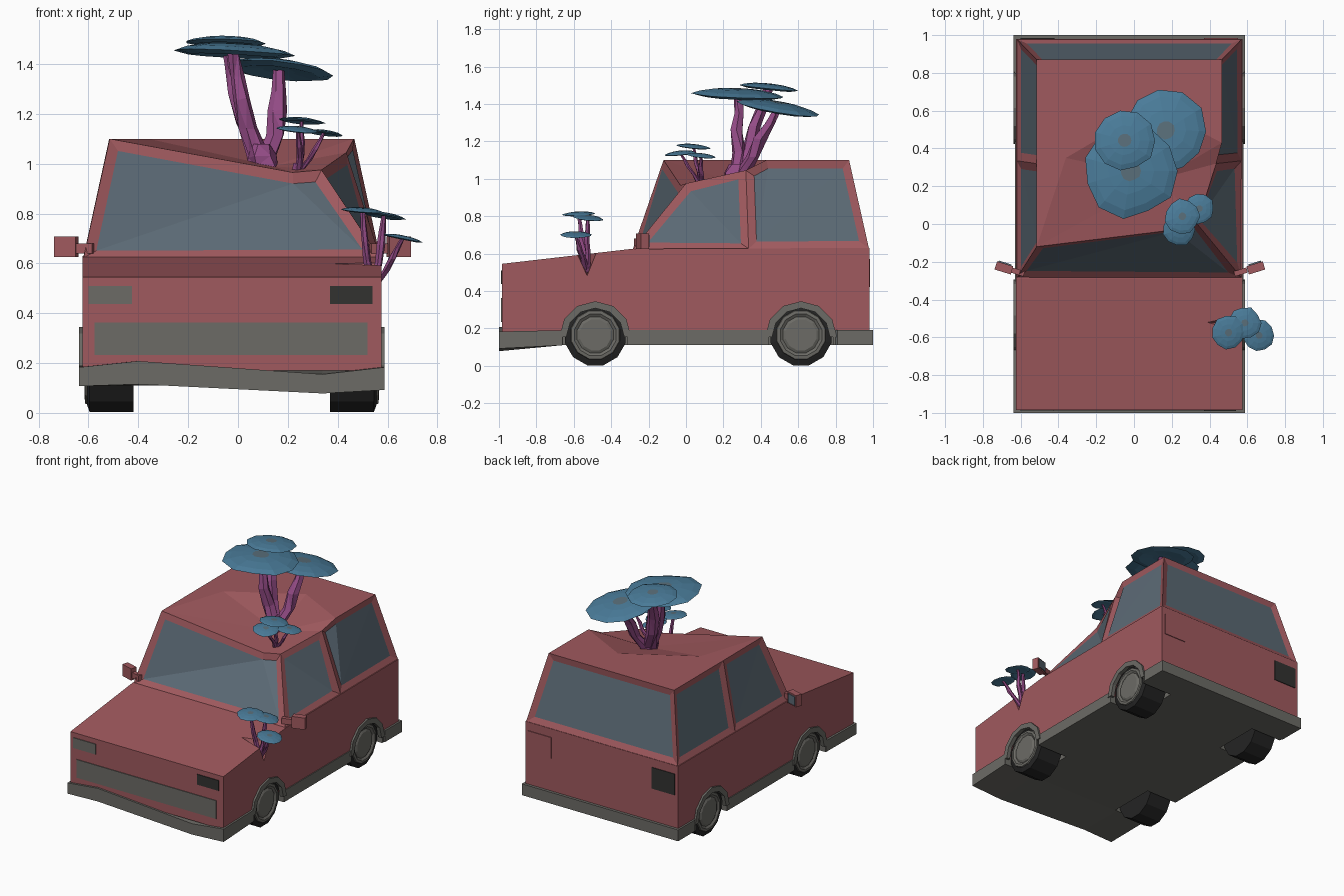
import bpy, bmesh, math, random
from mathutils import Vector, Euler

if "Cube" in bpy.data.objects:
    bpy.data.objects.remove(bpy.data.objects["Cube"])
random.seed(4)


def mat(name, r, g, b):
    m = bpy.data.materials.new(name)
    m.diffuse_color = (r, g, b, 1)
    m.use_nodes = True
    m.node_tree.nodes["Principled BSDF"].inputs["Base Color"].default_value = m.diffuse_color
    return m


RED = mat("body_red", 0.35, 0.10, 0.112)
GLASS = mat("slate_glass", 0.107, 0.145, 0.18)
GREY = mat("trim_grey", 0.15, 0.147, 0.132)
DARK = mat("lamp_dark", 0.032, 0.032, 0.030)
TYRE = mat("tyre_black", 0.018, 0.018, 0.018)
PURPLE = mat("stem_purple", 0.29, 0.07, 0.235)
BLUE = mat("cap_blue", 0.068, 0.20, 0.32)
SPOT = mat("cap_spot", 0.10, 0.155, 0.19)
CX = -0.025  # centre line of the car


def finish(bm, name, mats, normals=True):
    if normals:
        bmesh.ops.recalc_face_normals(bm, faces=bm.faces)
    me = bpy.data.meshes.new(name)
    bm.to_mesh(me)
    bm.free()
    ob = bpy.data.objects.new(name, me)
    for m in mats:
        me.materials.append(m)
    bpy.context.collection.objects.link(ob)
    return ob


def box(name, lo, hi, m, rot=0):
    bm = bmesh.new()
    bmesh.ops.create_cube(bm, size=1)
    lo, hi = Vector(lo), Vector(hi)
    for v in bm.verts:
        v.co = Vector([a * b for a, b in zip(v.co, hi - lo)])
        v.co.rotate(Euler((0, 0, rot)))
        v.co += (lo + hi) / 2
    return finish(bm, name, [m])


def rings(bm, loops, cap=True):
    """Join successive loops of points with quads."""
    vs = [[bm.verts.new(p) for p in l] for l in loops]
    n = len(vs[0])
    for a, b in zip(vs, vs[1:]):
        for i in range(n):
            bm.faces.new((a[i], a[(i + 1) % n], b[(i + 1) % n], b[i]))
    if cap:
        bm.faces.new(vs[0])
        bm.faces.new(vs[-1])
    return vs


def circle_x(x, y, z, r, n):
    return [(x, y + r * math.cos(math.tau * (i + .5) / n), z + r * math.sin(math.tau * (i + .5) / n)) for i in range(n)]


# Cutter: four wheel wells and the torn notch in the fender
AXLES = (-0.485, 0.615)
bm = bmesh.new()
for y in AXLES:
    for s in (-1, 1):
        rings(bm, [circle_x(CX + s * 0.36, y, 0.16, 0.178, 12), circle_x(CX + s * 0.75, y, 0.16, 0.178, 12)])
notch = [bm.verts.new(p) for p in ((0.6, -0.60, 0.62), (0.6, -0.46, 0.64), (0.6, -0.53, 0.465), (0.38, -0.52, 0.605))]
bmesh.ops.convex_hull(bm, input=notch)
cutter = finish(bm, "wheel_well_cutter", [])
cutter.hide_render = True
cutter.hide_viewport = True


def cut(ob):
    m = ob.modifiers.new("wells", "BOOLEAN")
    m.operation = "DIFFERENCE"
    m.solver = "EXACT"
    m.object = cutter


# Lower body and hood
prof = [(-0.985, 0.17), (-0.985, 0.545), (-0.29, 0.625), (0.98, 0.63), (0.98, 0.17)]
bm = bmesh.new()
rings(bm, [[(x, y, z) for y, z in prof] for x in (-0.625, 0.575)])
cut(finish(bm, "lower_body", [RED]))

# Skirt and bent front bumper: a slab made of cross-section loops
cols = (-0.6, -0.375, 0.365, 0.61)  # relative to the centre line
lows = (0.107, 0.115, 0.078, 0.092)
highs = (0.183, 0.208, 0.155, 0.183)
loops = []
for i, (y, w) in enumerate(((-1, 0.613), (-0.66, 0.613), (-0.65, 0.606), (0.8, 0.606), (0.81, 0.613), (1, 0.613))):
    xs = (CX - w, -0.4, 0.34, CX + w)
    lo = [(x, y, lows[k] if i == 0 else 0.11) for k, x in enumerate(xs)]
    hi = [(x, y, highs[k] if i == 0 else 0.19) for k, x in enumerate(xs)]
    loops.append(lo + hi[::-1])
bm = bmesh.new()
rings(bm, loops)
cut(finish(bm, "skirt_and_bumper", [GREY]))

# Cabin with dented roof; window faces are inset and recessed
P = dict(bfl=(-0.62, -0.285, 0.622), bfr=(0.57, -0.285, 0.622), bml=(-0.62, 0.335, 0.626), bmr=(0.57, 0.335, 0.626),
         brl=(-0.62, 0.978, 0.628), brr=(0.57, 0.978, 0.628), fl=(-0.515, -0.12, 1.1), fm=(0.22, -0.03, 0.965),
         fr=(0.335, 0.0, 0.975), b=(0.435, 0.32, 1.045), c=(0.465, 0.43, 1.1), rr=(0.467, 0.872, 1.1),
         rl=(-0.517, 0.872, 1.1), ml=(-0.517, 0.32, 1.1), dent=(0.14, 0.24, 0.99), e=(0.1, 0.62, 1.1), l=(-0.36, 0.35, 1.1))
bm = bmesh.new()
V = {k: bm.verts.new(p) for k, p in P.items()}


def face(names):
    return bm.faces.new([V[n] for n in names.split()])


windows = [face(s) for s in ("bfl bfr fr fm fl", "bfr bmr b fr", "bmr brr rr c b", "brr brl rl rr",
                             "brl bml ml rl", "bml bfl fl ml")]
for s in ("fl fm dent", "fm fr dent", "fr b dent", "b c dent", "c e dent", "e l dent", "l fl dent",
          "c rr e", "rr rl e", "rl l e", "rl ml l", "ml fl l", "bfl bfr bmr brr brl bml"):
    face(s)
bmesh.ops.recalc_face_normals(bm, faces=bm.faces)
bmesh.ops.inset_individual(bm, faces=windows, thickness=0.043, depth=-0.014, use_even_offset=True)
for f in windows:
    f.material_index = 1
bmesh.ops.triangulate(bm, faces=windows)
finish(bm, "cabin", [RED, GLASS], normals=False)

# Lamps and grille plates
box("headlight_left", (-0.60, -0.990, 0.437), (-0.425, -0.982, 0.51), GREY)
box("headlight_right", (0.37, -0.990, 0.437), (0.54, -0.982, 0.51), DARK)
box("grille", (-0.575, -0.990, 0.233), (0.52, -0.982, 0.362), GREY)
box("taillight_right", (0.37, 0.977, 0.42), (0.55, 0.985, 0.57), RED)
box("taillight_left", (-0.60, 0.977, 0.42), (-0.42, 0.985, 0.57), DARK)

# Mirrors
for s, side in ((-1, "left"), (1, "right")):
    o = -0.035 if s < 0 else 0.0
    x = s * 0.645 + o * 1.25
    r = s * 0.3
    box("mirror_" + side, (x - 0.045, -0.255, 0.625), (x + 0.045, -0.21, 0.708), RED, r)
    box("mirror_glass_" + side, (x - 0.035 - s * .006, -0.212, 0.635), (x + 0.035 - s * .006, -0.204, 0.698), GLASS, r)
    a = CX + s * 0.59
    box("mirror_arm_" + side, (a - 0.035, -0.268, 0.64), (a + 0.035, -0.24, 0.68), RED, r)

# Wheels and arches
for y, end in zip(AXLES, ("front", "rear")):
    for s, side in ((-1, "left"), (1, "right")):
        bm = bmesh.new()
        rings(bm, [circle_x(CX + s * x, y, 0.165, r, 12) for x, r in ((0.395, 0.168), (0.57, 0.168), (0.58, 0.14))])
        finish(bm, f"{end}_tyre_{side}", [TYRE])
        bm = bmesh.new()
        rings(bm, [circle_x(CX + s * x, y, 0.165, r, 12) for x, r in
                   ((0.57, 0.14), (0.588, 0.132), (0.59, 0.115), (0.58, 0.10), (0.588, 0.085))])
        finish(bm, f"{end}_hub_{side}", [GREY])
        bm = bmesh.new()
        loops = []
        for i in range(7):
            a = math.pi * i / 6
            loops.append([(CX + s * x, y + r * math.cos(a), 0.153 + r * math.sin(a))
                          for x, r in ((0.585, 0.155), (0.613, 0.155), (0.613, 0.192), (0.585, 0.192))])
        rings(bm, loops)
        finish(bm, f"{end}_arch_{side}", [GREY])


# Fungus trees: crooked stems and tilted flat caps
def stem(name, pts):
    bm = bmesh.new()
    loops = []
    for x, y, z, r in pts:
        t = random.random()
        loops.append([(x + r * math.cos(math.tau * k / 6 + t * .5) * random.uniform(.8, 1.15),
                       y + r * math.sin(math.tau * k / 6 + t * .5) * random.uniform(.8, 1.15),
                       z + random.uniform(-.15, .15) * r) for k in range(6)])
    rings(bm, loops)
    bmesh.ops.triangulate(bm, faces=bm.faces)
    finish(bm, name, [PURPLE])


def cap(name, centre, r, tilt_x, tilt_y):
    bm = bmesh.new()
    n = 11
    wob = [random.uniform(.93, 1.05) for _ in range(n)]
    loops = []
    for f, z in ((0.3, -0.01), (0.75, -0.055), (1, 0.0), (0.82, 0.07), (0.5, 0.13), (0.22, 0.15)):
        loops.append([(f * r * wob[k] * math.cos(math.tau * k / n), f * r * wob[k] * math.sin(math.tau * k / n),
                       z * r) for k in range(n)])
    vs = rings(bm, loops)
    for f in bm.faces:
        if all(v in vs[-1] for v in f.verts):
            f.material_index = 1
    for v in bm.verts:
        v.co.rotate(Euler((tilt_x, tilt_y, 0)))
        v.co += Vector(centre)
    finish(bm, name, [BLUE, SPOT])


trees = {  # base point, stem radius, caps (x, y, z, radius, tilt x, tilt y)
    "big": ((0.10, 0.27, 0.98), 0.038, ((-0.02, 0.28, 1.445, 0.245, -0.04, 0.05),
                                        (0.165, 0.49, 1.375, 0.225, -0.16, 0.10),
                                        (-0.05, 0.44, 1.485, 0.16, -0.10, 0.02))),
    "roof_small": ((0.24, 0.08, 0.96), 0.013, ((0.255, 0.04, 1.17, 0.092, -0.1, 0.08),
                                               (0.345, 0.08, 1.122, 0.08, -0.1, 0.12),
                                               (0.24, -0.03, 1.135, 0.088, 0.1, 0.1))),
    "hood": ((0.54, -0.53, 0.50), 0.016, ((0.50, -0.575, 0.81, 0.09, 0.05, 0.08),
                                          (0.585, -0.525, 0.79, 0.088, -0.1, 0.15),
                                          (0.66, -0.59, 0.70, 0.083, 0.0, 0.2))),
}
for name, (base, r, caps) in trees.items():
    B = Vector(base)
    h = max(c[2] for c in caps) - B.z
    stem(name + "_root", [(B.x, B.y, B.z, r * 2), (B.x - r * .1, B.y, B.z + h * .1, r * 1.7),
                          (B.x - r * .4, B.y, B.z + h * .2, r * 1.1)])
    for i, (x, y, z, cr, tx, ty) in enumerate(caps):
        T = Vector((x, y, z))
        out = (0.35 if x > B.x else 0.3) * r
        pts = []
        for t, side, w in ((0.06, 0, 1.2), (0.35, 1.8, 1.0), (0.6, -1.2, 1.05), (0.8, 0.6, .8), (1.0, 0, .6)):
            p = B.lerp(T, t)
            d = math.copysign(out * side, x - B.x)
            pts.append((p.x + d, p.y + out * side * .5, p.z, r * w))
        stem(f"{name}_stem_{i + 1}", pts)
        cap(f"{name}_cap_{i + 1}", T, cr, tx, ty)
